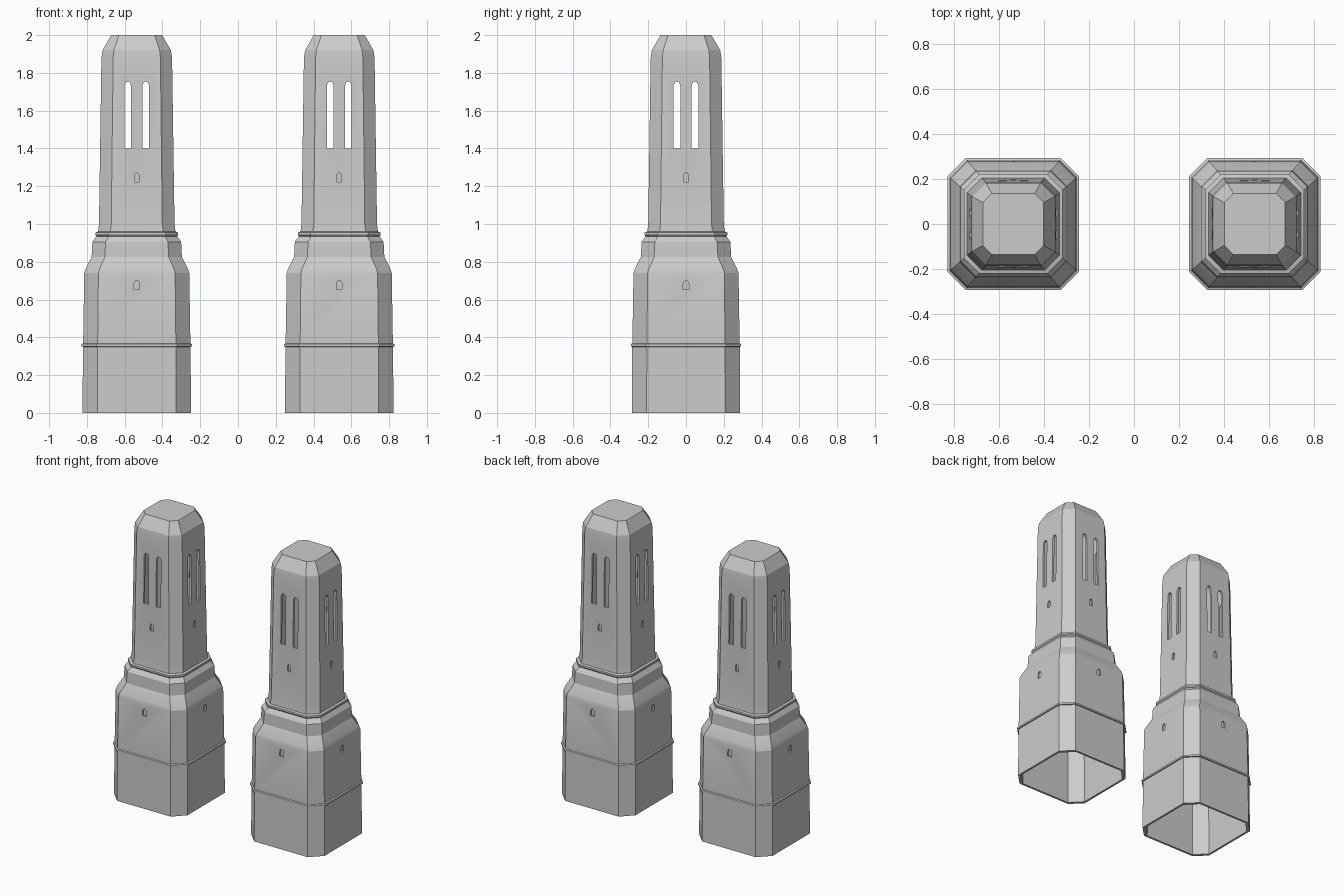
import bpy
import bmesh
from math import pi
from mathutils import Matrix, Vector

cube = bpy.data.objects.get("Cube")
if cube:
    bpy.data.objects.remove(cube, do_unlink=True)

stone = bpy.data.materials.new("grey stone")
stone.use_nodes = True
colour = (0.6, 0.6, 0.6, 1)
stone.diffuse_color = colour
stone.node_tree.nodes["Principled BSDF"].inputs["Base Color"].default_value = colour

WALL = 0.015
CENTRE = 0.536

# Height, half width and corner cut of each outer level
OUTER = [
    (0, 0.287, 0.078), (0.35, 0.285, 0.078),
    (0.352, 0.292, 0.08), (0.364, 0.292, 0.08), (0.368, 0.284, 0.077),
    (0.74, 0.278, 0.075), (0.76, 0.272, 0.074),
    (0.825, 0.239, 0.07), (0.905, 0.235, 0.07), (0.935, 0.214, 0.066),
    (0.942, 0.219, 0.067), (0.955, 0.219, 0.067), (0.96, 0.205, 0.065),
    (1.0, 0.2, 0.065), (1.88, 0.187, 0.062), (1.92, 0.181, 0.06),
    (2.0, 0.135, 0.04),
]
# The hollow follows the main levels without the mouldings
INNER = [(z - (WALL if z > 1.95 else 0), h - WALL, c) for z, h, c in OUTER
         if z in (0, 0.74, 0.825, 0.905, 0.96, 1.0, 1.88, 1.92, 2.0)]


def mesh_object(name, bm):
    bmesh.ops.recalc_face_normals(bm, faces=bm.faces)
    mesh = bpy.data.meshes.new(name)
    bm.to_mesh(mesh)
    bm.free()
    mesh.materials.append(stone)
    obj = bpy.data.objects.new(name, mesh)
    bpy.context.collection.objects.link(obj)
    return obj


def octagon(bm, z, half, cut):
    e = half - cut
    points = [(e, -half), (half, -e), (half, e), (e, half),
              (-e, half), (-half, e), (-half, -e), (-e, -half)]
    return [bm.verts.new((x, y, z)) for x, y in points]


def tower_shell(name):
    """Loft up the outside and down the inside, leaving the foot open."""
    bm = bmesh.new()
    outside = [octagon(bm, *level) for level in OUTER]
    inside = [octagon(bm, *level) for level in reversed(INNER)]
    bm.faces.new(outside[-1])
    bm.faces.new(inside[0])
    for rings in (outside, inside, [inside[-1], outside[0]]):
        for low, high in zip(rings, rings[1:]):
            for i in range(8):
                j = (i + 1) % 8
                bm.faces.new((low[i], low[j], high[j], high[i]))
    return mesh_object(name, bm)


def arched_prism(bm, x, half, bottom, top, depth, turn):
    """Prism with a rounded head, reaching in from outside to a given depth."""
    shoulder = top - half * 1.2
    outline = [(-half, bottom), (half, bottom), (half, shoulder),
               (half * 0.55, top - half * 0.25), (0, top),
               (-half * 0.55, top - half * 0.25), (-half, shoulder)]
    loops = [[bm.verts.new(turn @ Vector((x + dx, y, z))) for dx, z in outline]
             for y in (-0.4, -depth)]
    for loop in loops:
        bm.faces.new(loop)
    count = len(outline)
    for i in range(count):
        j = (i + 1) % count
        bm.faces.new((loops[0][i], loops[0][j], loops[1][j], loops[1][i]))


def window_cutter(name):
    """Two tall slots and two small niches on each of the four sides."""
    bm = bmesh.new()
    for side in range(4):
        turn = Matrix.Rotation(side * pi / 2, 3, "Z")
        for x in (-0.048, 0.048):
            arched_prism(bm, x, 0.018, 1.4, 1.755, 0.12, turn)
        arched_prism(bm, 0, 0.013, 1.222, 1.272, 0.185, turn)
        arched_prism(bm, 0, 0.015, 0.652, 0.702, 0.269, turn)
    return mesh_object(name, bm)


# Right and left towers
for name, x in (("right_tower", -CENTRE), ("left_tower", CENTRE)):
    tower = tower_shell(name)
    cutter = window_cutter(name + "_window_cutter")
    cutter.hide_render = True
    bpy.ops.object.select_all(action="DESELECT")
    tower.select_set(True)
    bpy.context.view_layer.objects.active = tower
    cut = tower.modifiers.new("windows", "BOOLEAN")
    cut.operation = "DIFFERENCE"
    cut.solver = "EXACT"
    cut.object = cutter
    bpy.ops.object.modifier_apply(modifier=cut.name)
    bpy.data.objects.remove(cutter, do_unlink=True)
    bpy.ops.object.shade_smooth_by_angle(angle=pi / 9)
    tower.location.x = x
